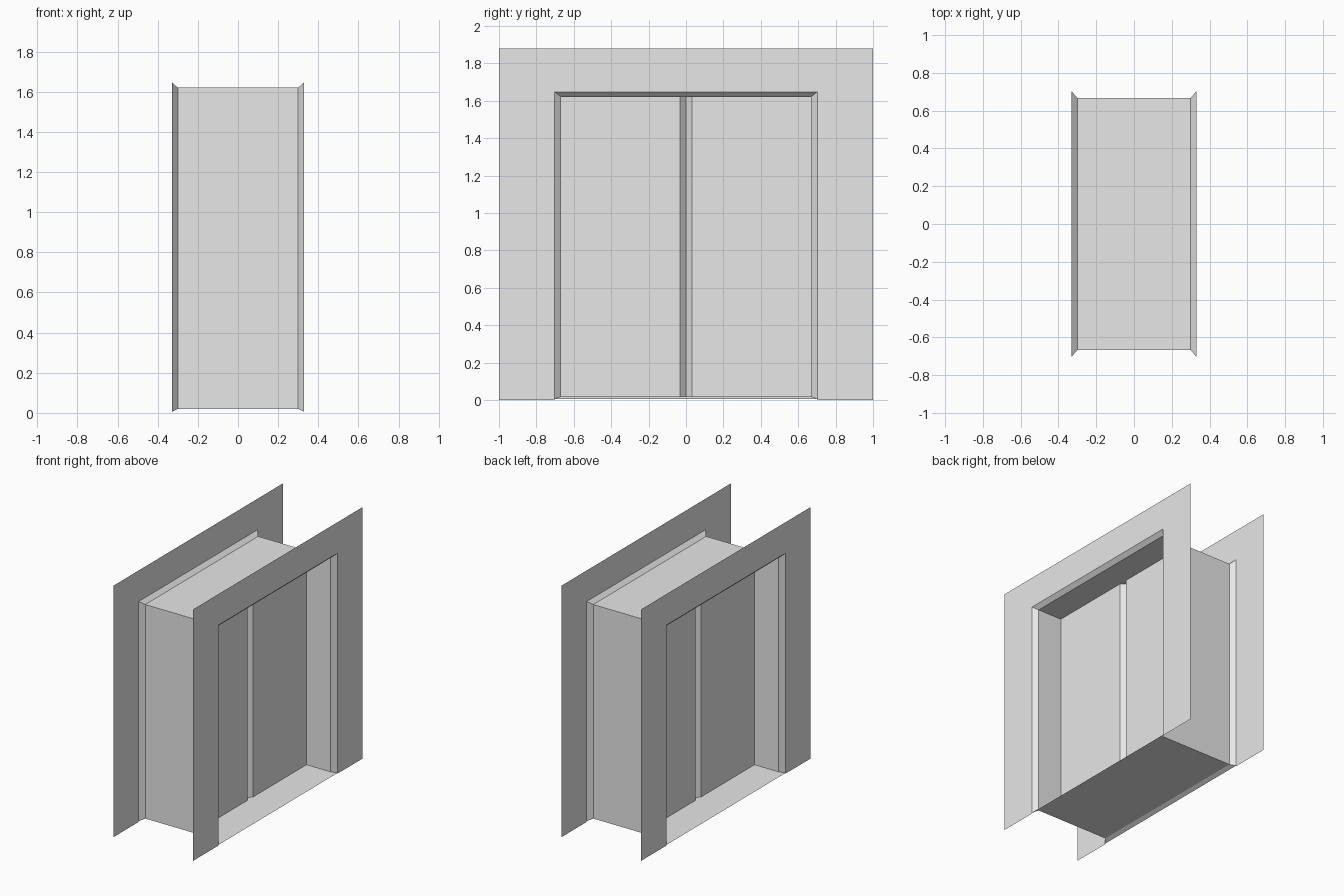
import bpy
import bmesh

cube = bpy.data.objects.get("Cube")
if cube:
    bpy.data.objects.remove(cube, do_unlink=True)

# Single grey finish
grey = bpy.data.materials.new("plain_grey")
grey.use_nodes = True
grey.diffuse_color = (0.8, 0.8, 0.8, 1)
grey.node_tree.nodes["Principled BSDF"].inputs["Base Color"].default_value = (0.8, 0.8, 0.8, 1)

# Main dimensions
WALL_X, WALL_TOP = 0.33, 1.88
OUT_Y, OUT_Z0, OUT_Z1 = 0.703, 0.005, 1.648    # flared mouth of the opening
IN_X, IN_Y, IN_Z0, IN_Z1 = 0.30, 0.667, 0.02, 1.62   # straight passage
DOOR_X, BEVEL = 0.10, 0.033


def finish(name, bm):
    mesh = bpy.data.meshes.new(name)
    bm.to_mesh(mesh)
    bm.free()
    mesh.materials.append(grey)
    obj = bpy.data.objects.new(name, mesh)
    bpy.context.collection.objects.link(obj)
    return obj


def wall(name, side):
    """Thin sheet with a doorway cut up from the floor, facing outward."""
    outline = [(-1, 0), (-OUT_Y, 0), (-OUT_Y, OUT_Z1), (OUT_Y, OUT_Z1),
               (OUT_Y, 0), (1, 0), (1, WALL_TOP), (-1, WALL_TOP)]
    bm = bmesh.new()
    face = bm.faces.new([bm.verts.new((side * WALL_X, y, z)) for y, z in outline])
    face.normal_update()
    if face.normal.x * side < 0:
        face.normal_flip()
    return finish(name, bm)


def passage(name):
    """Rectangular sleeve through both walls with flared ends."""
    bm = bmesh.new()
    mouth, throat = (OUT_Y, OUT_Z0, OUT_Z1), (IN_Y, IN_Z0, IN_Z1)
    rings = []
    for x, (y, z0, z1) in ((-WALL_X, mouth), (-IN_X, throat), (IN_X, throat), (WALL_X, mouth)):
        rings.append([bm.verts.new((x, *p)) for p in ((-y, z0), (y, z0), (y, z1), (-y, z1))])
    for a, b in zip(rings, rings[1:]):
        for i in range(4):
            j = (i + 1) % 4
            bm.faces.new((a[i], a[j], b[j], b[i]))
    bmesh.ops.recalc_face_normals(bm, faces=bm.faces)
    return finish(name, bm)


def door_leaf(name, side, half):
    """Flat leaf whose meeting edge is bevelled into the central groove."""
    profile = [(DOOR_X, IN_Y), (DOOR_X, BEVEL), (DOOR_X - BEVEL, 0)]
    bm = bmesh.new()
    columns = [[bm.verts.new((side * x, half * y, z)) for z in (IN_Z0, IN_Z1)]
               for x, y in profile]
    for a, b in zip(columns, columns[1:]):
        face = bm.faces.new((a[0], b[0], b[1], a[1]))
        face.normal_update()
        if face.normal.x * side < 0:
            face.normal_flip()
    return finish(name, bm)


passage("door_passage")
for side_name, side in (("left", 1), ("right", -1)):
    wall(f"{side_name}_wall", side)
    for half_name, half in (("front", -1), ("back", 1)):
        door_leaf(f"{side_name}_{half_name}_door_leaf", side, half)
